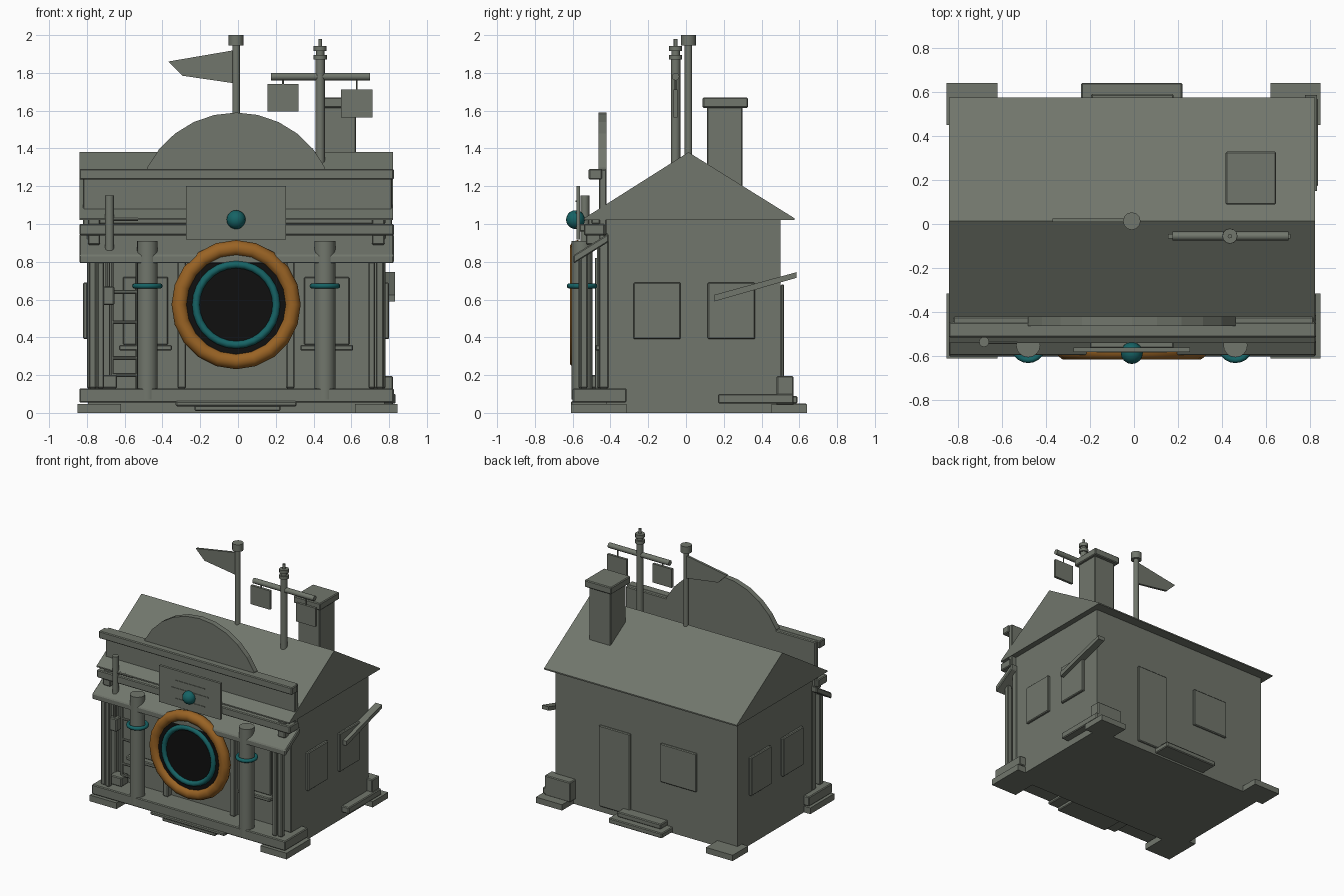
import bpy, bmesh, math
from mathutils import Vector

if "Cube" in bpy.data.objects:
    bpy.data.objects.remove(bpy.data.objects["Cube"])


def material(name, rgb):
    m = bpy.data.materials.new(name)
    m.diffuse_color = (*rgb, 1)
    m.use_nodes = True
    m.node_tree.nodes["Principled BSDF"].inputs["Base Color"].default_value = m.diffuse_color
    return m


STONE = material("grey_stone", (0.165, 0.182, 0.15))
ORANGE = material("burnt_orange", (0.32, 0.125, 0.018))
TEAL = material("deep_teal", (0.008, 0.125, 0.13))
BLACK = material("black", (0.005, 0.005, 0.005))


def finish(name, bm, mat=STONE, bevel=0.0, smooth=False):
    bmesh.ops.recalc_face_normals(bm, faces=bm.faces)
    me = bpy.data.meshes.new(name)
    bm.to_mesh(me)
    bm.free()
    ob = bpy.data.objects.new(name, me)
    bpy.context.collection.objects.link(ob)
    me.materials.append(mat)
    if bevel:
        mod = ob.modifiers.new("bevel", 'BEVEL')
        mod.width, mod.segments = bevel, 1
    if smooth:
        for p in me.polygons:
            p.use_smooth = True
        bpy.context.view_layer.objects.active = ob
        ob.select_set(True)
        bpy.ops.object.shade_smooth_by_angle(angle=math.radians(40))
        ob.select_set(False)
    return ob


def box(name, x, y, z, bevel=0.006, mat=STONE):
    """Box from (min, max) ranges."""
    bm = bmesh.new()
    bmesh.ops.create_cube(bm, size=1)
    for v in bm.verts:
        v.co = Vector([(a + b) / 2 + c * (b - a) for (a, b), c in zip((x, y, z), v.co)])
    return finish(name, bm, mat, bevel)


def rod(name, p, q, r, sides=12, mat=STONE):
    """Cylinder between two points."""
    p, q = Vector(p), Vector(q)
    bm = bmesh.new()
    bmesh.ops.create_cone(bm, cap_ends=True, segments=sides, radius1=r, radius2=r, depth=(q - p).length)
    rot = (q - p).to_track_quat('Z', 'Y')
    for v in bm.verts:
        v.co = rot @ v.co + (p + q) / 2
    return finish(name, bm, mat, smooth=True)


def extrude(name, pts, axis, lo, hi, bevel=0.0):
    """Profile extruded along x (points are y,z) or y (points are x,z)."""
    bm = bmesh.new()
    place = (lambda a, b: (lo, a, b)) if axis == 'x' else (lambda a, b: (a, lo, b))
    f = bm.faces.new([bm.verts.new(place(a, b)) for a, b in pts])
    ext = bmesh.ops.extrude_face_region(bm, geom=[f])
    d = Vector((hi - lo, 0, 0)) if axis == 'x' else Vector((0, hi - lo, 0))
    bmesh.ops.translate(bm, vec=d, verts=[v for v in ext['geom'] if isinstance(v, bmesh.types.BMVert)])
    return finish(name, bm, STONE, bevel)


def ring(name, loc, major, minor, mat, n, upright=False, m=10):
    bpy.ops.mesh.primitive_torus_add(location=loc, major_radius=major, minor_radius=minor,
                                     major_segments=n, minor_segments=m,
                                     rotation=(math.pi / 2 if upright else 0, 0, 0))
    ob = bpy.context.object
    ob.name = name
    ob.data.materials.append(mat)
    bpy.ops.object.shade_smooth_by_angle(angle=math.radians(40))
    ob.select_set(False)


CX = -0.01  # centre line of the building

# Main body and gable roof
box("walls", (-0.795, 0.775), (-0.42, 0.5), (0.0, 1.03), 0)
extrude("gable_roof", [(-0.54, 1.02), (0.575, 1.02), (0.575, 1.03), (0.013, 1.38), (-0.54, 1.03)],
        'x', -0.84, 0.82)

# Side windows, back door and back window
for s, x in ((-1, -0.795), (1, 0.775)):
    for y in (-0.153, 0.24):
        box("side_window", tuple(sorted((x, x + s * 0.025))), (y - 0.125, y + 0.125), (0.39, 0.69))
box("back_door", (0.12, 0.39), (0.5, 0.52), (0.05, 0.68))
box("back_window", (-0.45, -0.14), (0.5, 0.52), (0.38, 0.68))

# Back steps and corner footings
box("back_step_low", (-0.24, 0.22), (0.5, 0.64), (0.01, 0.05))
box("back_step_high", (-0.195, 0.18), (0.5, 0.59), (0.05, 0.09))
for x in ((-0.85, -0.62), (0.62, 0.845)):
    box("front_footing", x, (-0.61, -0.315), (0.0, 0.048), 0)
    box("back_footing", x, (0.45, 0.64), (0.0, 0.045), 0)
box("side_bench", (0.77, 0.835), (0.17, 0.57), (0.05, 0.1))
box("corner_block", (0.6, 0.82), (0.48, 0.57), (0.04, 0.195))

# Leaning plank on the right wall
extrude("side_plank", [(0.15, 0.59), (0.585, 0.715), (0.585, 0.745), (0.15, 0.625)], 'x', 0.775, 0.83)

# Porch floor and front steps
box("porch_floor", (-0.84, 0.825), (-0.6, -0.315), (0.055, 0.13))
box("front_step_high", (-0.33, 0.31), (-0.61, -0.4), (0.035, 0.062))
box("front_step_low", (-0.23, 0.225), (-0.605, -0.4), (0.01, 0.04))

# Sloped awning over the porch
extrude("awning", [(-0.595, 0.79), (-0.41, 0.905), (-0.41, 0.95), (-0.595, 0.835)], 'x', -0.84, 0.825, 0.006)

# Mirrored porch parts
for s in (-1, 1):
    def span(a, b):
        return tuple(sorted((CX + s * a, CX + s * b)))
    box("porch_post", span(0.7, 0.735), (-0.57, -0.535), (0.13, 0.84))
    box("porch_post", span(0.74, 0.78), (-0.56, -0.52), (0.13, 0.84))
    box("corner_pilaster", span(0.72, 0.79), (-0.46, -0.41), (0.13, 0.95))
    box("door_post", span(0.265, 0.31), (-0.47, -0.42), (0.13, 0.9))
    box("front_window", span(0.36, 0.6), (-0.44, -0.42), (0.36, 0.72))
    box("window_sill", span(0.34, 0.62), (-0.48, -0.42), (0.33, 0.36))
    box("low_corbel", span(0.72, 0.785), (-0.53, -0.43), (0.89, 0.945))
    box("high_corbel", span(0.72, 0.785), (-0.52, -0.43), (0.99, 1.035))
    # Round column with teal band
    x = CX + s * 0.47
    rod("front_column", (x, -0.55, 0.07), (x, -0.55, 0.91), 0.055, 16)
    ring("column_band", (x, -0.55, 0.672), 0.067, 0.014, TEAL, 20)

# False front: panel, arched crest and cornices
box("front_panel", (-0.82, 0.815), (-0.46, -0.42), (0.94, 1.29))
R = 0.526
A = math.asin(0.47 / R)
arch = [(CX + R * math.sin(-A + 2 * A * i / 10), 1.064 + R * math.cos(-A + 2 * A * i / 10)) for i in range(11)]
extrude("arched_crest", [(CX - 0.47, 1.25)] + arch + [(CX + 0.47, 1.25)], 'y', -0.462, -0.42)
box("upper_cornice", (-0.84, 0.825), (-0.515, -0.445), (1.235, 1.292))
box("lower_cornice", (-0.84, 0.825), (-0.54, -0.43), (0.94, 1.0))
box("cornice_ledge", (-0.795, 0.78), (-0.5, -0.43), (1.0, 1.03))

# Blank sign board with raised strips and a teal orb
box("sign_board", (-0.275, 0.255), (-0.58, -0.56), (0.917, 1.2), 0)
box("sign_bracket", (-0.2, 0.18), (-0.565, -0.44), (0.96, 1.0))
for z, w in ((1.12, 0.13), (1.06, 0.16), (0.98, 0.13)):
    box("sign_strip", (CX - w, CX + w), (-0.584, -0.578), (z - 0.004, z + 0.004), 0)
bm = bmesh.new()
bmesh.ops.create_uvsphere(bm, u_segments=16, v_segments=10, radius=0.05)
bmesh.ops.translate(bm, vec=(CX, -0.585, 1.023), verts=bm.verts)
finish("teal_orb", bm, TEAL, smooth=True)

# Round portal
ring("portal_frame", (CX, -0.575, 0.573), 0.3, 0.042, ORANGE, 20, True)
rod("portal_disc", (CX, -0.56, 0.573), (CX, -0.59, 0.573), 0.285, 32, BLACK)
ring("portal_inner_ring", (CX, -0.59, 0.573), 0.213, 0.02, TEAL, 28, True)

# Hanging lamp post, ladder rungs and crate on the left of the porch
rod("lamp_post", (-0.68, -0.535, 0.86), (-0.68, -0.535, 1.15), 0.023)
rod("lamp_arm", (-0.68, -0.535, 1.025), (-0.53, -0.535, 1.025), 0.01, 8)
box("lamp_box", (-0.725, -0.655), (-0.56, -0.5), (0.57, 0.67))
rod("lamp_hanger", (-0.69, -0.53, 0.67), (-0.69, -0.53, 0.85), 0.012, 8)
for x in (-0.67, -0.53):
    rod("ladder_rail", (x, -0.47, 0.13), (x, -0.47, 0.82), 0.012, 8)
for z in (0.2, 0.29, 0.48, 0.64):
    rod("ladder_rung", (-0.67, -0.47, z), (-0.53, -0.47, z), 0.01, 8)
box("porch_crate", (-0.745, -0.64), (-0.52, -0.43), (0.13, 0.2))

# Chimney
box("chimney", (0.44, 0.625), (0.11, 0.3), (1.1, 1.63))
box("chimney_cap", (0.415, 0.645), (0.088, 0.328), (1.615, 1.67))

# Flag pole and flag
rod("flag_pole", (CX, 0.013, 1.34), (CX, 0.013, 1.96), 0.02)
rod("flag_pole_cap", (CX, 0.013, 1.945), (CX, 0.013, 2.0), 0.04)
extrude("flag", [(-0.02, 1.92), (-0.37, 1.86), (-0.295, 1.785), (-0.02, 1.745)], 'y', 0.008, 0.026)

# Signal mast with crossbar and two hanging boards
MX, MY = 0.435, -0.055
for z0, z1, r in ((1.3, 1.88, 0.025), (1.87, 1.895, 0.035), (1.89, 1.93, 0.022),
                  (1.915, 1.942, 0.034), (1.93, 1.98, 0.01)):
    rod("signal_mast", (MX, MY, z0), (MX, MY, z1), r)
rod("mast_crossbar", (0.175, MY, 1.78), (0.7, MY, 1.78), 0.02)
for x, z in ((0.238, 1.668), (0.628, 1.638)):
    box("hanging_board", (x - 0.083, x + 0.083), (MY - 0.01, MY + 0.01), (z - 0.073, z + 0.073), 0)
    rod("board_hanger", (x, MY, z + 0.06), (x, MY, 1.78), 0.005, 6)
